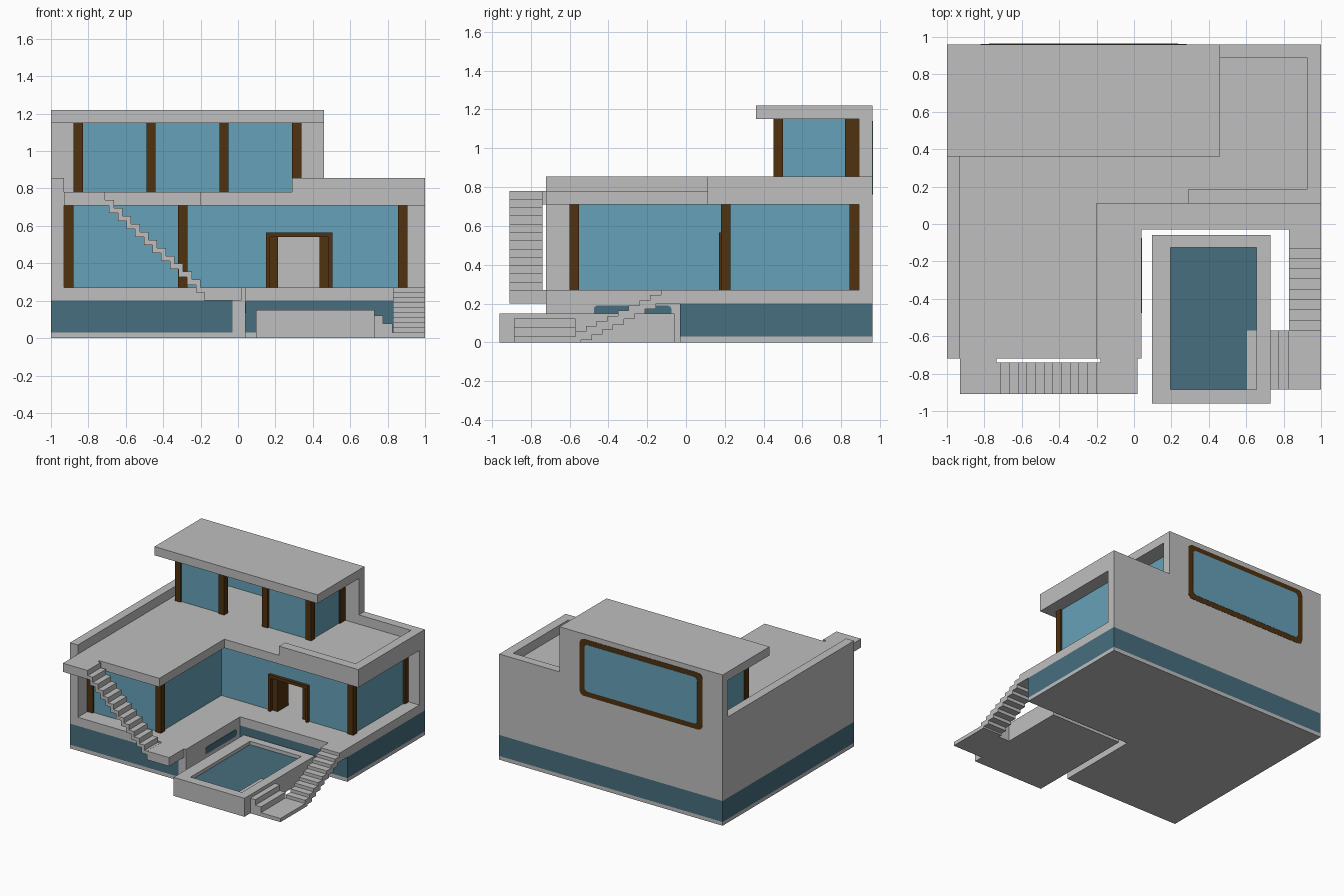
import bpy, bmesh, math
from mathutils import Vector

cube = bpy.data.objects.get("Cube")
if cube:
    bpy.data.objects.remove(cube, do_unlink=True)


def material(name, rgb):
    m = bpy.data.materials.new(name)
    m.use_nodes = True
    col = (*rgb, 1.0)
    m.diffuse_color = col
    bsdf = next(n for n in m.node_tree.nodes if n.type == 'BSDF_PRINCIPLED')
    bsdf.inputs["Base Color"].default_value = col
    bsdf.inputs["Roughness"].default_value = 0.7
    return m


CONCRETE = material("light_grey_concrete", (0.52, 0.52, 0.52))
GLASS = material("blue_glass", (0.133, 0.356, 0.479))
TEAL = material("dark_teal", (0.061, 0.156, 0.205))
WOOD = material("dark_brown_wood", (0.08, 0.032, 0.005))


def finish(name, bm, mat):
    bmesh.ops.recalc_face_normals(bm, faces=bm.faces)
    me = bpy.data.meshes.new(name)
    bm.to_mesh(me)
    bm.free()
    me.materials.append(mat)
    ob = bpy.data.objects.new(name, me)
    bpy.context.collection.objects.link(ob)
    return ob


def boxes(name, mat, items):
    """One object from boxes given as (x0, x1, y0, y1, z0, z1)."""
    bm = bmesh.new()
    for x0, x1, y0, y1, z0, z1 in items:
        for v in bmesh.ops.create_cube(bm, size=1)["verts"]:
            v.co = Vector((x0 if v.co.x < 0 else x1,
                           y0 if v.co.y < 0 else y1,
                           z0 if v.co.z < 0 else z1))
    return finish(name, bm, mat)


def prism(name, mat, pts, axis, w0, w1):
    """Extrude a 2D profile along the named axis from w0 to w1."""
    place = {'x': lambda u, v, w: (w, u, v),
             'y': lambda u, v, w: (u, w, v),
             'z': lambda u, v, w: (u, v, w)}[axis]
    bm = bmesh.new()
    a = [bm.verts.new(place(u, v, w0)) for u, v in pts]
    b = [bm.verts.new(place(u, v, w1)) for u, v in pts]
    bm.faces.new(a)
    bm.faces.new(b)
    for i in range(len(pts)):
        j = (i + 1) % len(pts)
        bm.faces.new((a[i], a[j], b[j], b[i]))
    return finish(name, bm, mat)


def rounded(u0, u1, v0, v1, r, seg=4):
    pts = []
    for k, (cu, cv) in enumerate([(u1 - r, v1 - r), (u0 + r, v1 - r),
                                  (u0 + r, v0 + r), (u1 - r, v0 + r)]):
        for s in range(seg + 1):
            t = math.pi / 2 * (k + s / seg)
            pts.append((cu + r * math.cos(t), cv + r * math.sin(t)))
    return pts


def stairs(name, axis, w0, w1, u0, z0, du, dz, n, back):
    """Flight descending from (u0, z0) with a stepped underside."""
    top, under = [], []
    for i in range(n):
        top += [(u0 + i * du, z0 - i * dz), (u0 + i * du, z0 - (i + 1) * dz)]
        z = max(z0 - 0.07 - i * dz, 0.0)
        under += [(u0 + back + i * du, z), (u0 + back + (i + 1) * du, z)]
    under.append((under[-1][0], max(z0 - 0.07 - n * dz, 0.0)))
    pts = [(u0 + back, z0)] + top + [(under[-1][0], z0 - n * dz)] + under[::-1]
    clean = []
    for p in pts:
        if not clean or (Vector(p) - Vector(clean[-1])).length > 1e-5:
            clean.append(p)
    return prism(name, CONCRETE, clean, axis, w0, w1)


# Basement: plinth, dark band, grey corner wall and slot window
L_PLAN = [(-1, -0.72), (0.04, -0.72), (0.04, -0.03), (1, -0.03), (1, 0.96), (-1, 0.96)]
prism("base_plinth", CONCRETE, L_PLAN, 'z', 0, 0.03)
prism("basement_band", TEAL,
      [(-1, -0.72), (-0.03, -0.72), (-0.03, -0.03), (1, -0.03), (1, 0.96), (-1, 0.96)],
      'z', 0.03, 0.2)
boxes("basement_corner_wall", CONCRETE, [(-0.03, 0.04, -0.72, -0.031, 0.03, 0.2)])
prism("basement_slot_window", TEAL, rounded(-0.475, -0.075, 0.135, 0.19, 0.02), 'x', 0.036, 0.043)

# Main floor and roof terrace slabs
prism("ground_floor_slab", CONCRETE, L_PLAN, 'z', 0.2, 0.27)
prism("terrace_slab", CONCRETE,
      [(-1, -0.72), (-0.2, -0.72), (-0.2, 0.11), (1, 0.11), (1, 0.96), (-1, 0.96)],
      'z', 0.71, 0.78)

# Solid walls and parapets
boxes("left_wall", CONCRETE, [(-1, -0.93, -0.72, 0.96, 0.27, 0.855)])
prism("back_wall", CONCRETE,
      [(-1, 0.27), (1, 0.27), (1, 0.855), (0.46, 0.855), (0.46, 1.15), (-1, 1.15)],
      'y', 0.89, 0.96)
prism("right_parapet", CONCRETE,
      [(0.29, 0.11), (1, 0.11), (1, 0.89), (0.925, 0.89), (0.925, 0.185), (0.29, 0.185)],
      'z', 0.78, 0.855)
boxes("upper_roof", CONCRETE, [(-1, 0.46, 0.36, 0.96, 1.15, 1.22)])

# Ground floor glazing and posts
G0, G1 = 0.27, 0.71
boxes("ground_floor_glass", GLASS, [
    (-0.93, -0.28, -0.585, -0.565, G0, G1),
    (-0.305, -0.285, -0.565, 0.215, G0, G1),
    (-0.305, 0.16, 0.195, 0.215, G0, G1),
    (0.16, 0.495, 0.195, 0.215, 0.55, G1),
    (0.495, 0.885, 0.195, 0.215, G0, G1),
    (0.87, 0.89, 0.215, 0.89, G0, G1)])
boxes("ground_floor_posts", WOOD, [
    (x, x + 0.05, y, y + 0.05, G0, G1)
    for x, y in [(-0.93, -0.6), (-0.32, -0.6), (0.855, 0.18), (0.855, 0.842)]])

# Doorway with both leaves standing open inward
boxes("door_frame", WOOD, [
    (0.15, 0.17, 0.17, 0.23, G0, 0.565), (0.485, 0.505, 0.17, 0.23, G0, 0.565),
    (0.15, 0.505, 0.17, 0.23, 0.54, 0.565)])
boxes("door_leaves", WOOD, [
    (0.17, 0.215, 0.2, 0.34, G0, 0.54), (0.437, 0.485, 0.2, 0.34, G0, 0.54)])

# Upper storey glazing, open in the middle bay
U0, U1 = 0.78, 1.15
boxes("upper_glass", GLASS, [
    (-0.87, -0.46, 0.465, 0.485, U0, U1), (-0.08, 0.33, 0.465, 0.485, U0, U1),
    (-0.87, -0.85, 0.485, 0.89, U0, U1), (0.31, 0.33, 0.485, 0.89, U0, U1)])
boxes("upper_posts", WOOD,
      [(x, x + 0.05, 0.45, 0.5, U0, U1) for x in (-0.88, -0.49, -0.1, 0.29)]
      + [(x, x + 0.05, 0.82, 0.89, U0, U1) for x in (-0.88, 0.29)])

# Large rear window
prism("rear_window_frame", WOOD, rounded(-0.82, 0.28, 0.72, 1.18, 0.04), 'y', 0.955, 0.962)
prism("rear_window_glass", GLASS, rounded(-0.775, 0.235, 0.762, 1.14, 0.03), 'y', 0.95, 0.964)
boxes("rear_window_inner_glass", GLASS, [(-0.78, 0.24, 0.885, 0.9, 0.78, 1.15)])

# Front stair with landings
boxes("upper_landing", CONCRETE, [(-0.93, -0.735, -0.91, -0.72, 0.71, 0.78)])
boxes("lower_landing", CONCRETE, [(-0.178, 0.02, -0.91, -0.72, 0.2, 0.27)])
stairs("front_stair", 'y', -0.91, -0.74, -0.71, 0.78, 0.51 / 11, 0.0425, 12, -0.025)

# Garden stair with landings
boxes("garden_stair_head", CONCRETE, [(0.83, 1, -0.1, -0.03, 0.2, 0.27)])
stairs("garden_stair", 'x', 0.83, 1, -0.13, 0.27, -0.055, 0.24 / 9, 9, 0.03)
boxes("garden_landing", CONCRETE, [(0.73, 1, -0.885, -0.57, 0, 0.03)])
boxes("pool_outer_steps", CONCRETE, [
    (0.73, 0.775, -0.885, -0.57, 0.03, 0.122), (0.775, 0.825, -0.885, -0.57, 0.03, 0.077)])

# Pool
boxes("pool_basin", CONCRETE, [
    (0.095, 0.73, -0.96, -0.06, 0, 0.08),
    (0.095, 0.195, -0.96, -0.06, 0.08, 0.15), (0.655, 0.73, -0.96, -0.06, 0.08, 0.15),
    (0.195, 0.655, -0.96, -0.885, 0.08, 0.15), (0.195, 0.655, -0.125, -0.06, 0.08, 0.15)])
boxes("pool_water", TEAL, [(0.195, 0.655, -0.885, -0.125, 0.08, 0.122)])
boxes("pool_inner_step", CONCRETE, [(0.605, 0.655, -0.885, -0.57, 0.08, 0.13)])
